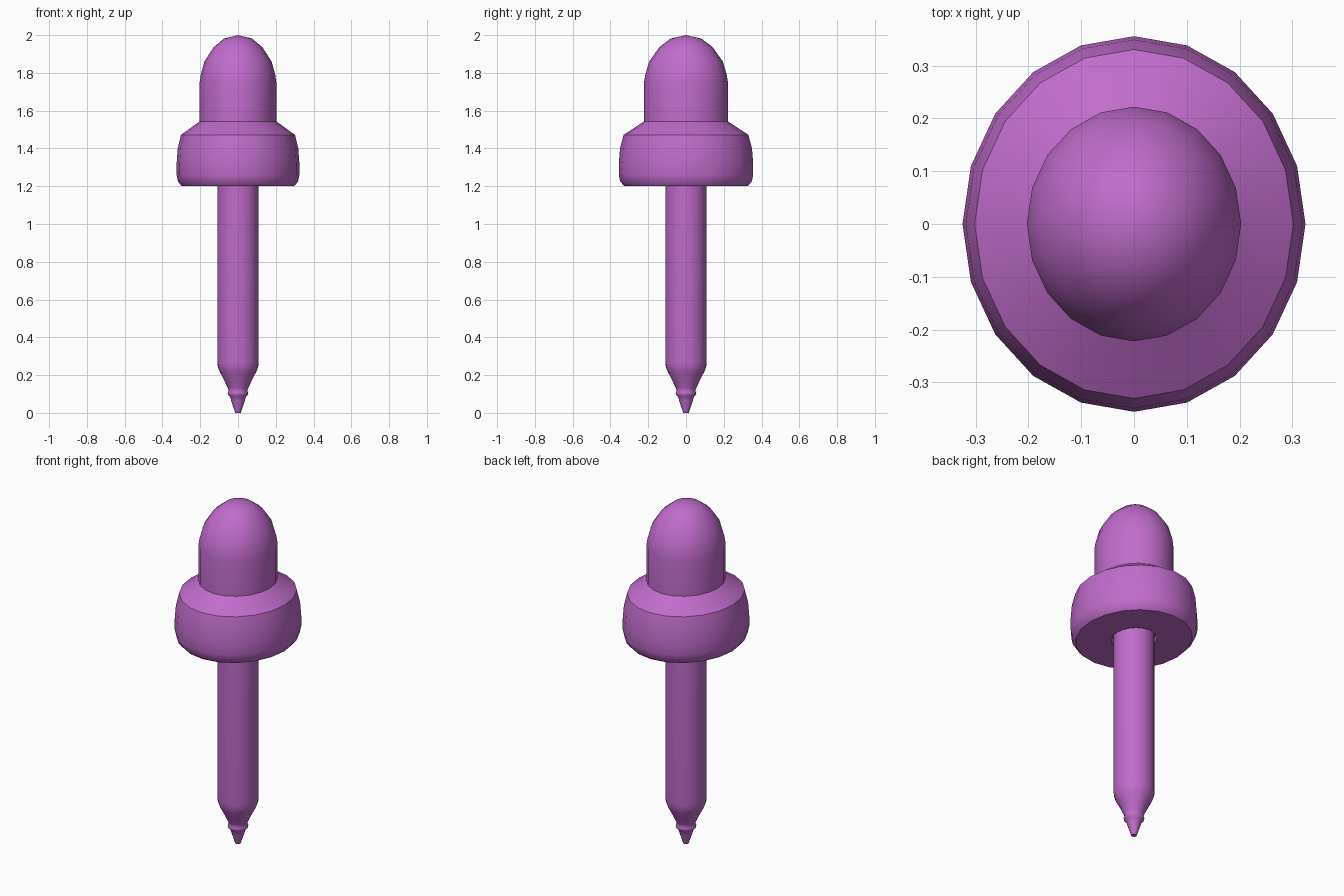
import bpy, bmesh, math

if "Cube" in bpy.data.objects:
    bpy.data.objects.remove(bpy.data.objects["Cube"])

SIDES = 20

mat = bpy.data.materials.new("purple")
mat.diffuse_color = (0.53, 0.15, 0.60, 1)
mat.use_nodes = True
mat.node_tree.nodes["Principled BSDF"].inputs["Base Color"].default_value = mat.diffuse_color


def lathe(name, profile, y_scale=1.0, angle=30):
    """Revolve (radius, z) points around z; radius 0 makes a pole."""
    bm = bmesh.new()
    rings = []
    for r, z in profile:
        if r == 0:
            rings.append([bm.verts.new((0, 0, z))] * SIDES)
        else:
            rings.append([bm.verts.new((r * math.cos(2 * math.pi * i / SIDES),
                                        r * y_scale * math.sin(2 * math.pi * i / SIDES), z))
                          for i in range(SIDES)])
    for a, b in zip(rings, rings[1:]):
        for i in range(SIDES):
            j = (i + 1) % SIDES
            bm.faces.new(list(dict.fromkeys((a[i], a[j], b[j], b[i]))))
    bmesh.ops.recalc_face_normals(bm, faces=bm.faces)
    mesh = bpy.data.meshes.new(name)
    bm.to_mesh(mesh)
    bm.free()
    mesh.materials.append(mat)
    ob = bpy.data.objects.new(name, mesh)
    bpy.context.collection.objects.link(ob)
    bpy.ops.object.select_all(action='DESELECT')
    ob.select_set(True)
    bpy.context.view_layer.objects.active = ob
    bpy.ops.object.shade_smooth_by_angle(angle=math.radians(angle))
    return ob


# Pipette tube with tapered, beaded tip
lathe("tube", [(0, 0), (0.015, 0), (0.021, 0.02), (0.036, 0.065), (0.042, 0.085),
               (0.053, 0.095), (0.055, 0.105), (0.049, 0.115), (0.054, 0.13),
               (0.072, 0.17), (0.098, 0.22), (0.107, 0.245), (0.109, 0.27),
               (0.109, 1.25), (0, 1.25)], angle=50)

# Cap and squeeze bulb, slightly oval, with a shallow socket around the tube
lathe("cap_and_bulb", [(0, 1.24), (0.117, 1.24), (0.117, 1.20), (0.298, 1.20),
                       (0.318, 1.225), (0.325, 1.26), (0.325, 1.32), (0.319, 1.40),
                       (0.302, 1.472), (0.203, 1.543), (0.203, 1.75),
                       (0.197, 1.79), (0.178, 1.86), (0.130, 1.935),
                       (0.074, 1.982), (0, 2.0)], y_scale=1.095, angle=32)
